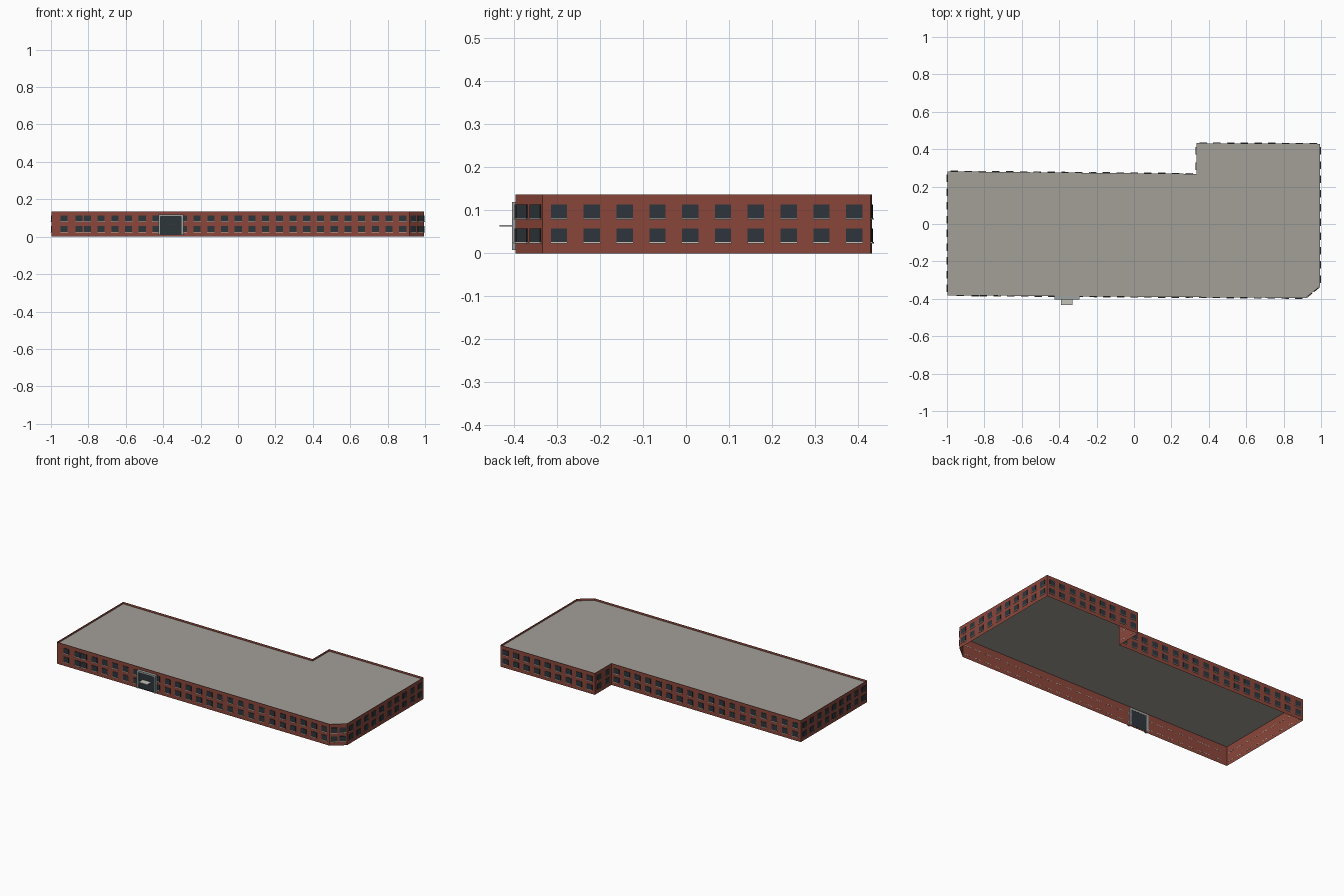
import bpy, bmesh
from mathutils import Vector, Matrix

if "Cube" in bpy.data.objects:
    bpy.data.objects.remove(bpy.data.objects["Cube"])

H, ROOF_Z = 0.136, 0.123
# footprint, counter-clockwise from the front left corner
PTS = [Vector(p) for p in [(-0.997, -0.381), (0.917, -0.396), (0.994, -0.333),
                           (0.994, 0.429), (0.333, 0.432), (0.333, 0.268), (-0.997, 0.281)]]


def material(name, rgb):
    m = bpy.data.materials.new(name)
    m.diffuse_color = (*rgb, 1)
    m.use_nodes = True
    m.node_tree.nodes["Principled BSDF"].inputs["Base Color"].default_value = m.diffuse_color
    return m


brick = material("red brick", (0.255, 0.062, 0.042))
glass = material("dark glass", (0.027, 0.036, 0.044))
stone = material("pale stone", (0.56, 0.55, 0.50))
gravel = material("grey roofing", (0.366, 0.350, 0.318))
metal = material("grey metal trim", (0.34, 0.36, 0.35))


def make(name, bm, mat):
    me = bpy.data.meshes.new(name)
    bm.to_mesh(me)
    bm.free()
    me.materials.append(mat)
    ob = bpy.data.objects.new(name, me)
    bpy.context.collection.objects.link(ob)
    return ob


def wall_box(bm, i, s, width, z0, z1, d0, d1):
    """Box on wall i, centred s along it, from depth d0 to d1 outward."""
    a, b = PTS[i], PTS[(i + 1) % len(PTS)]
    u = (b - a).normalized()
    n = Vector((u.y, -u.x))
    c = a + u * s + n * (d0 + d1) / 2
    m = Matrix(((u.x, n.x, 0, c.x), (u.y, n.y, 0, c.y),
                (0, 0, 1, (z0 + z1) / 2), (0, 0, 0, 1)))
    size = Matrix.Diagonal((width, d1 - d0, z1 - z0, 1))
    bmesh.ops.create_cube(bm, size=1, matrix=m @ size)


# thin outer walls, open below and rising past the roof as a parapet
bm = bmesh.new()
low = [bm.verts.new((*p, 0)) for p in PTS]
high = [bm.verts.new((*p, H)) for p in PTS]
for i in range(len(PTS)):
    j = (i + 1) % len(PTS)
    bm.faces.new((low[i], low[j], high[j], high[i]))
make("brick_walls", bm, brick)

# flat roof set below the parapet
bm = bmesh.new()
bm.faces.new([bm.verts.new((*p, ROOF_Z)) for p in PTS])
make("flat_roof", bm, gravel)

# two storeys of windows with sills, spread evenly on every wall
windows, sills = bmesh.new(), bmesh.new()
for i, a in enumerate(PTS):
    length = (PTS[(i + 1) % len(PTS)] - a).length
    if i == 0:  # front wall: uneven left end, gap for the entrance
        spots = [0.067, 0.147] + [0.192 + 0.0733 * k for k in range(24) if k != 6]
    else:
        count = max(2, int(length / 0.0725))
        spots = [(k + 0.5) * length / count for k in range(count)]
    for s in spots:
        for z in (0.026, 0.081):
            wall_box(windows, i, s, 0.038, z, z + 0.032, 0.0005, 0.003)
            wall_box(sills, i, s, 0.040, z - 0.003, z, -0.001, 0.0045)
make("windows", windows, glass)
make("window_sills", sills, stone)

# entrance: glazed panel, surrounding frame and small canopy
DOOR = 0.638
bm = bmesh.new()
wall_box(bm, 0, DOOR, 0.112, 0.008, 0.108, -0.001, 0.008)
make("entrance_glazing", bm, glass)
bm = bmesh.new()
for side in (-1, 1):
    wall_box(bm, 0, DOOR + side * 0.061, 0.012, 0.008, 0.108, -0.002, 0.018)
wall_box(bm, 0, DOOR, 0.134, 0.108, 0.119, -0.002, 0.018)
make("entrance_frame", bm, metal)
bm = bmesh.new()
wall_box(bm, 0, DOOR, 0.06, 0.062, 0.066, 0.008, 0.047)
make("entrance_canopy", bm, stone)
